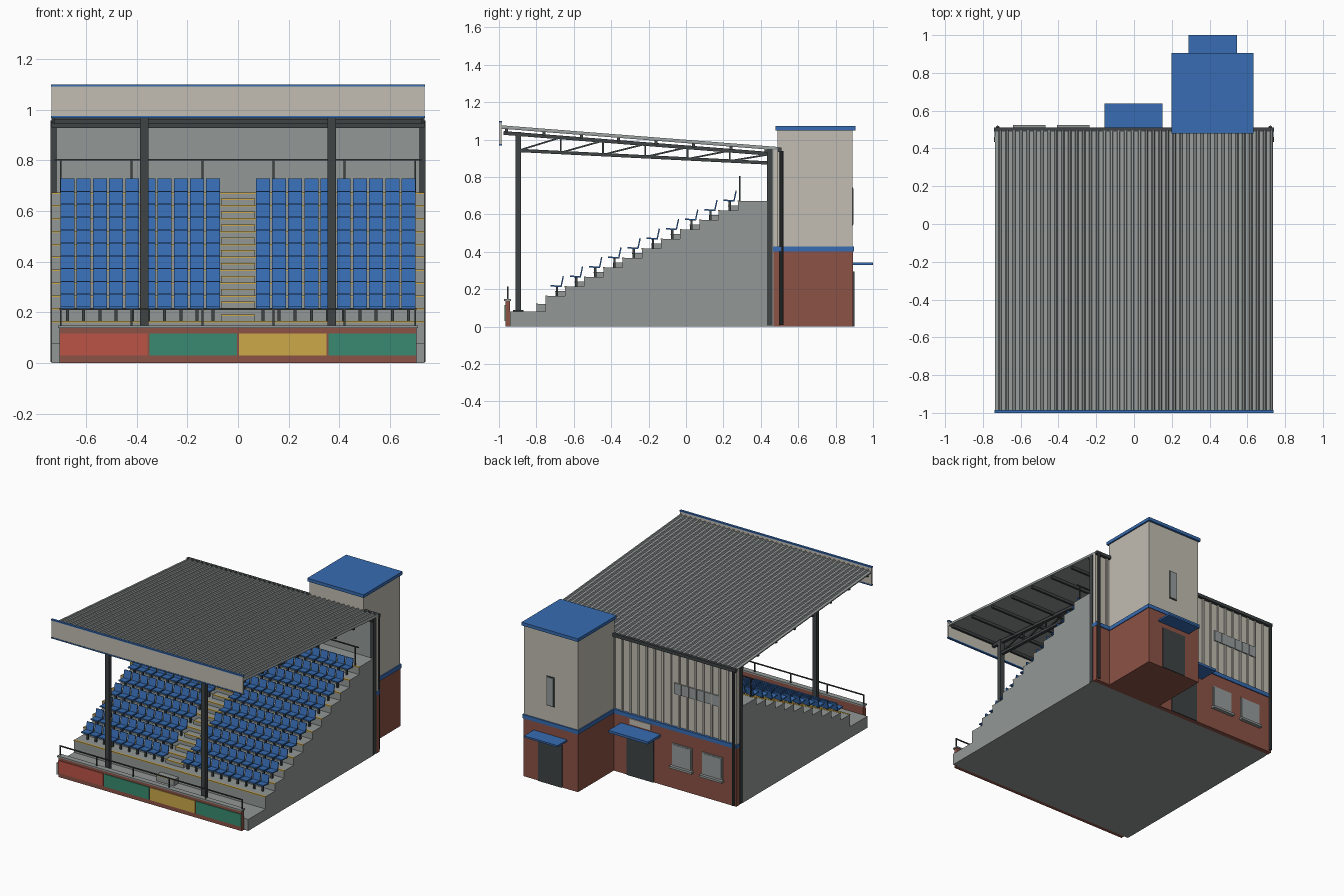
import bpy, bmesh, math
from mathutils import Vector, Matrix

if "Cube" in bpy.data.objects:
    bpy.data.objects.remove(bpy.data.objects["Cube"])


def material(name, r, g, b):
    m = bpy.data.materials.new(name)
    lin = [((c / 255 + 0.055) / 1.055) ** 2.4 for c in (r, g, b)]
    m.diffuse_color = (*lin, 1)
    m.use_nodes = True
    m.node_tree.nodes["Principled BSDF"].inputs["Base Color"].default_value = m.diffuse_color
    return m


CONCRETE = material("concrete grey", 146, 152, 150)
STEEL = material("dark steel", 62, 67, 68)
BLUE = material("blue", 55, 108, 178)
BRICK = material("brick red", 140, 82, 69)
CREAM = material("cream cladding", 194, 189, 178)
RED = material("panel red", 188, 84, 70)
GREEN = material("panel green", 56, 138, 112)
YELLOW = material("yellow", 204, 168, 72)
GLASS = material("window grey", 150, 156, 156)
ROOF = material("roof grey", 148, 154, 153)


def finish(bm, name, mat):
    bmesh.ops.recalc_face_normals(bm, faces=bm.faces)
    me = bpy.data.meshes.new(name)
    bm.to_mesh(me)
    bm.free()
    me.materials.append(mat)
    ob = bpy.data.objects.new(name, me)
    bpy.context.collection.objects.link(ob)
    return ob


def add_box(bm, x0, x1, y0, y1, z0, z1):
    m = Matrix.Translation(((x0 + x1) / 2, (y0 + y1) / 2, (z0 + z1) / 2))
    bmesh.ops.create_cube(bm, size=1, matrix=m @ Matrix.Diagonal((x1 - x0, y1 - y0, z1 - z0, 1)))


def add_bar(bm, a, b, w, h):
    """Rectangular bar between two points."""
    a, b = Vector(a), Vector(b)
    d = b - a
    rot = d.to_track_quat('Y', 'Z').to_matrix().to_4x4()
    bmesh.ops.create_cube(bm, size=1, matrix=Matrix.Translation((a + b) / 2) @ rot
                          @ Matrix.Diagonal((w, d.length, h, 1)))


def boxes(name, mat, *items):
    bm = bmesh.new()
    for it in items:
        add_box(bm, *it)
    return finish(bm, name, mat)


def bars(name, mat, items):
    bm = bmesh.new()
    for it in items:
        add_bar(bm, *it)
    return finish(bm, name, mat)


def extrude_profile(name, mat, pts, offset):
    bm = bmesh.new()
    f = bm.faces.new([bm.verts.new(p) for p in pts])
    r = bmesh.ops.extrude_face_region(bm, geom=[f])
    bmesh.ops.translate(bm, vec=offset, verts=[v for v in r["geom"] if isinstance(v, bmesh.types.BMVert)])
    return finish(bm, name, mat)


W = 0.737                      # half width of the stand
ROWS = 10
row_y = lambda i: -0.75 + 0.1027 * i
row_z = lambda i: 0.165 + 0.0508 * i
roof_z = lambda y: 1.066 - 0.0782 * (y + 0.98)   # sheet top, below the ribs

# Stepped concrete terrace
prof = [(-W, -0.94, 0), (-W, -0.94, 0.08)]
for i in range(ROWS + 1):
    prof += [(-W, row_y(i), row_z(i - 1) if i else 0.08), (-W, row_y(i), row_z(i))]
prof += [(-W, 0.44, row_z(ROWS)), (-W, 0.44, 0)]
extrude_profile("terrace", CONCRETE, prof, (2 * W, 0, 0))

# Aisle half steps and yellow nosings
half, nosing = [(-0.068, 0.068, -0.80, -0.75, 0.08, 0.122)], [(-0.068, 0.068, -0.802, -0.79, 0.118, 0.124)]
for i in range(ROWS + 1):
    y, z = row_y(i), row_z(i)
    nosing.append((-W, W, y - 0.002, y + 0.01, z - 0.005, z + 0.001))
    if i < ROWS:
        ys = row_y(i + 1) - 0.05
        half.append((-0.068, 0.068, ys, ys + 0.05, z, z + 0.0254))
        nosing.append((-0.068, 0.068, ys - 0.002, ys + 0.01, z + 0.021, z + 0.0265))
boxes("aisle_steps", CONCRETE, *half)
boxes("step_nosings", YELLOW, *nosing)

# Seats: pan, leaning back and post
shells, posts = bmesh.new(), bmesh.new()
for i in range(ROWS):
    y, z = row_y(i), row_z(i)
    for side in (-1, 1):
        for k in range(10):
            x = side * (0.098 + 0.0639 * k)
            add_bar(shells, (x, y + 0.026, z + 0.054), (x, y + 0.084, z + 0.05), 0.055, 0.008)
            add_bar(shells, (x, y + 0.082, z + 0.049), (x, y + 0.094, z + 0.105), 0.055, 0.007)
            add_box(posts, x - 0.006, x + 0.006, y + 0.054, y + 0.066, z, z + 0.05)
finish(shells, "seats", BLUE)
finish(posts, "seat_posts", STEEL)

# Front wall with coping and coloured panels
boxes("front_wall", BRICK, (-0.705, 0.705, -0.966, -0.94, 0, 0.138))
boxes("wall_coping", CONCRETE, (-0.71, 0.71, -0.972, -0.935, 0.138, 0.148))
for i, m in enumerate((RED, GREEN, YELLOW, GREEN)):
    x = -0.703 + 0.3535 * i
    boxes("wall_panel", m, (x, x + 0.345, -0.971, -0.965, 0.03, 0.117))

# Guard rails at the front wall and the top walkway
rails = []
for y, z0, z1, w in ((-0.953, 0.145, 0.212, 0.705), (0.288, 0.67, 0.803, 0.725)):
    rails.append(((-w, y, z1), (w, y, z1), 0.007, 0.007))
    for k in range(6):
        x = -0.7 + 0.28 * k
        rails.append(((x, y, z0), (x, y, z1), 0.007, 0.007))
bars("guard_rails", STEEL, rails)

# Roof sheet with ribs running down the slope
N = 40
pitch = 2 * W / N
pts = []
yf, yb = -0.988, 0.495
for k in range(N):
    x = -W + k * pitch
    for dx, dz in ((0, 0), (0.55, 0), (0.65, 0.01), (0.9, 0.01)):
        pts.append((x + dx * pitch, yf, roof_z(yf) + dz))
pts += [(W, yf, roof_z(yf)), (W, yf, roof_z(yf) - 0.008), (-W, yf, roof_z(yf) - 0.008)]
extrude_profile("roof_sheet", ROOF, pts, (0, yb - yf, roof_z(yb) - roof_z(yf)))

# Purlins across the roof
bars("purlins", STEEL, [((-W + 0.01, y, roof_z(y) - 0.017), (W - 0.01, y, roof_z(y) - 0.017), 0.016, 0.02)
                        for y in [-0.96 + 0.2 * k for k in range(8)]])

# Roof trusses, front columns and base plates
truss = []
for x in (-0.37, 0.37):
    top = lambda y: (x, y, roof_z(y) - 0.03)
    bot = lambda y: (x, y, 0.942 - 0.05 * (y + 0.89))
    truss += [(top(-0.975), top(0.46), 0.022, 0.02), (bot(-0.89), bot(0.45), 0.022, 0.018)]
    ys = [-0.895 + 0.2258 * k for k in range(7)]
    for k in range(6):
        truss.append((bot(ys[k]), top(ys[k + 1]), 0.01, 0.009))
        truss.append((bot(ys[k + 1]), top(ys[k + 1]), 0.01, 0.009))
bars("roof_trusses", STEEL, truss)
boxes("columns", STEEL, *[(s * 0.37 - 0.016, s * 0.37 + 0.016, -0.912, -0.882, 0.08, 1.04) for s in (-1, 1)],
      *[(s * 0.37 - 0.028, s * 0.37 + 0.028, -0.925, -0.869, 0.08, 0.09) for s in (-1, 1)])

# Front fascia with blue trims
boxes("fascia", CREAM, (-W, W, -0.997, -0.987, 0.974, 1.094))
boxes("fascia_trim", BLUE, (-W - 0.002, W + 0.002, -1.0, -0.984, 1.092, 1.1),
      (-W - 0.002, W + 0.002, -1.0, -0.984, 0.968, 0.976))

# Rear wall: concrete lining, brick base, blue band, ribbed cladding
boxes("rear_lining", CONCRETE, (-W + 0.003, W - 0.003, 0.436, 0.468, 0, 0.945))
boxes("rear_brick", BRICK, (-W, W, 0.467, 0.5, 0, 0.405))
boxes("rear_band", BLUE, (-W - 0.002, W + 0.002, 0.466, 0.507, 0.403, 0.43))
clad = [(-W, W, 0.467, 0.49, 0.43, 0.945)]
clad += [(-W + 0.0625 * k, -W + 0.0625 * k + 0.012, 0.489, 0.499, 0.43, 0.94) for k in range(24)]
boxes("rear_cladding", CREAM, *clad)
boxes("rear_beam", STEEL, (-W, W, 0.42, 0.437, 0.93, 0.95))
boxes("corner_posts", STEEL, *[(s * 0.727 - 0.013, s * 0.727 + 0.013, 0.433, 0.463, 0.005, 0.95) for s in (-1, 1)])
boxes("gutter", STEEL, (-W - 0.003, W + 0.003, 0.49, 0.511, 0.935, 0.957))
bm = bmesh.new()
for s in (-1, 1):
    bmesh.ops.create_cone(bm, cap_ends=True, segments=10, radius1=0.01, radius2=0.01, depth=0.93,
                          matrix=Matrix.Translation((s * 0.722, 0.511, 0.475)))
finish(bm, "downpipes", STEEL)

# Rear entrance, canopy, plate above and windows
boxes("rear_door", STEEL, (-0.105, 0.105, 0.498, 0.506, 0, 0.31))
boxes("rear_canopy", BLUE, (-0.155, 0.15, 0.498, 0.638, 0.33, 0.347))
boxes("rear_plate", CREAM, (-0.08, 0.08, 0.498, 0.506, 0.358, 0.398))
for x in (-0.555, -0.322):
    boxes("window_frame", CONCRETE, (x - 0.078, x + 0.078, 0.498, 0.505, 0.16, 0.315))
    boxes("window_glass", GLASS, (x - 0.07, x + 0.07, 0.5, 0.508, 0.168, 0.307))
    boxes("window_sill", CONCRETE, (x - 0.086, x + 0.086, 0.498, 0.525, 0.145, 0.16))
boxes("strip_window", GLASS, *[(-0.605 + 0.058 * k, -0.551 + 0.058 * k, 0.495, 0.503, 0.66, 0.735) for k in range(6)])

# Stair tower
boxes("tower_base", BRICK, (0.205, 0.625, 0.47, 0.894, 0, 0.405))
boxes("tower_band", BLUE, (0.2, 0.63, 0.466, 0.898, 0.403, 0.43))
boxes("tower_upper", CREAM, (0.208, 0.622, 0.49, 0.89, 0.43, 1.052))
boxes("tower_cap", BLUE, (0.198, 0.632, 0.478, 0.905, 1.05, 1.072))
boxes("tower_door", STEEL, (0.325, 0.51, 0.892, 0.9, 0, 0.295))
boxes("tower_canopy", BLUE, (0.288, 0.545, 0.892, 1.0, 0.33, 0.342))
boxes("tower_window_frame", STEEL, (0.388, 0.448, 0.888, 0.894, 0.54, 0.745))
boxes("tower_window", GLASS, (0.394, 0.442, 0.889, 0.896, 0.547, 0.738))
